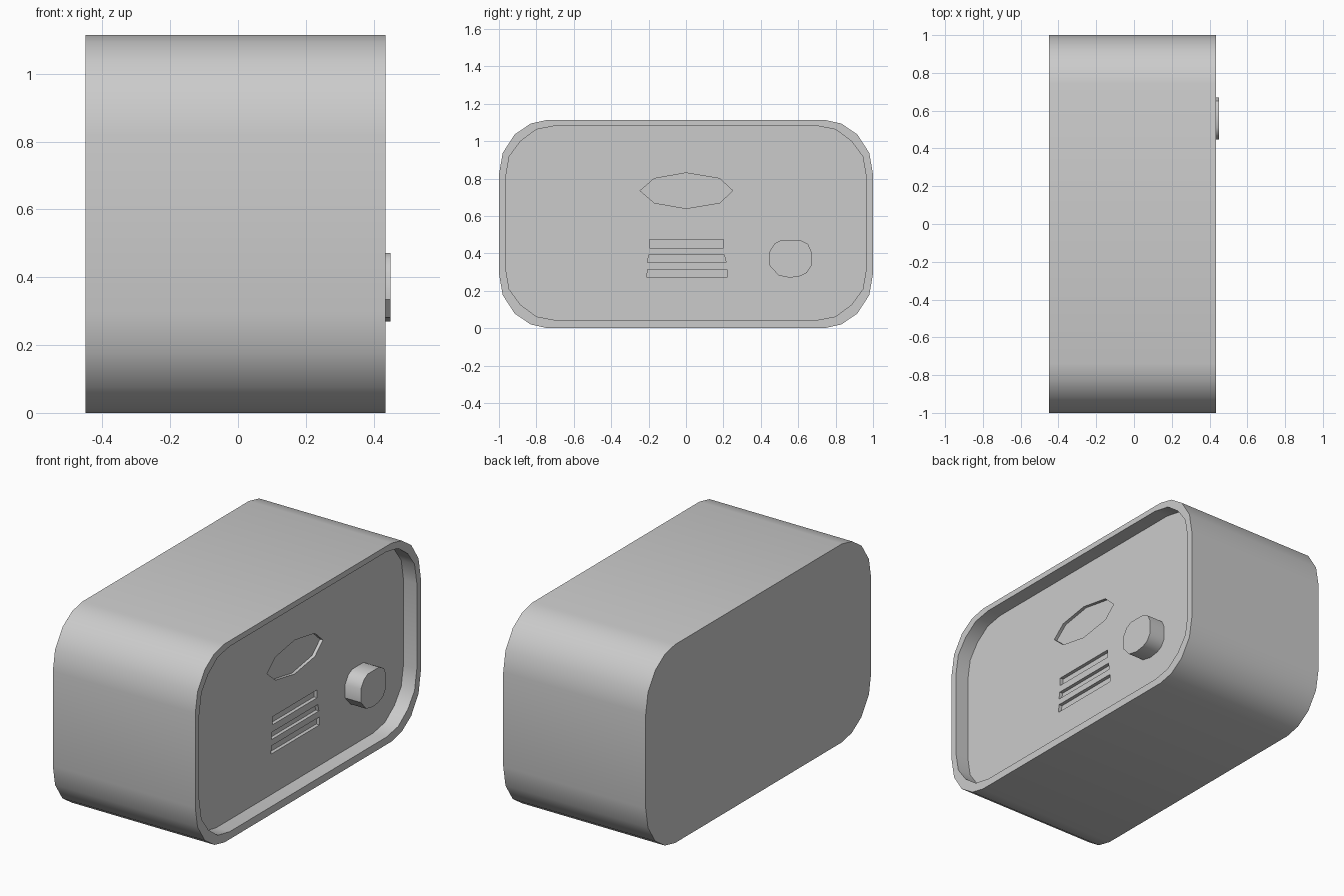
import bpy, bmesh
from math import radians

if "Cube" in bpy.data.objects:
    bpy.data.objects.remove(bpy.data.objects["Cube"])

FRONT, BACK, PANEL = 0.435, -0.45, 0.352


def prism(name, outline, x0, x1):
    """Extrude a (y, z) outline along x."""
    bm = bmesh.new()
    face = bm.faces.new([bm.verts.new((x0, y, z)) for y, z in outline])
    ext = bmesh.ops.extrude_face_region(bm, geom=[face])["geom"]
    moved = [v for v in ext if isinstance(v, bmesh.types.BMVert)]
    bmesh.ops.translate(bm, verts=moved, vec=(x1 - x0, 0, 0))
    bmesh.ops.recalc_face_normals(bm, faces=bm.faces)
    mesh = bpy.data.meshes.new(name)
    bm.to_mesh(mesh)
    bm.free()
    obj = bpy.data.objects.new(name, mesh)
    bpy.context.collection.objects.link(obj)
    return obj


def mirrored(corner, cz):
    """Mirror one rounded corner into a full closed outline centred on z = cz."""
    top = corner + [(-y, z) for y, z in reversed(corner)]
    full = top + [(y, -z) for y, z in reversed(top)]
    return [(y, z + cz) for y, z in full]


def activate(obj):
    bpy.ops.object.select_all(action='DESELECT')
    obj.select_set(True)
    bpy.context.view_layer.objects.active = obj


def carve(obj, cutter):
    cutter.hide_render = True
    mod = obj.modifiers.new("carve", 'BOOLEAN')
    mod.operation = 'DIFFERENCE'
    mod.solver = 'EXACT'
    mod.object = cutter
    activate(obj)
    bpy.ops.object.modifier_apply(modifier=mod.name)
    bpy.data.objects.remove(cutter)


# Rounded case
case = prism("case", mirrored([(1, .265), (.98, .38), (.915, .48), (.83, .537), (.74, .557)], .557),
             BACK, FRONT)

# Recessed front panel inside the rim
carve(case, prism("panel_cutter",
                  mirrored([(.965, .24), (.945, .355), (.885, .437), (.80, .50), (.695, .52)], .5625),
                  PANEL, FRONT + 0.1))

# Shallow pointed window
window = [(-.245, .735), (-.17, .80), (0, .83), (.18, .80),
          (.25, .735), (.18, .67), (0, .64), (-.17, .67)]
carve(case, prism("window_cutter", window, PANEL - 0.018, PANEL + 0.03))

# Three vent slots: z range, then top and bottom y ends
for z0, z1, top, bottom in [(.43, .475, (-.195, .20), (-.195, .20)),
                            (.35, .39, (-.20, .205), (-.205, .215)),
                            (.27, .315, (-.205, .22), (-.21, .22))]:
    slot = [(top[0], z1), (top[1], z1), (bottom[1], z0), (bottom[0], z0)]
    carve(case, prism("slot_cutter", slot, PANEL - 0.02, PANEL + 0.03))

# Chunky knob standing on the panel
knob = prism("knob", [(.447, .41), (.475, .453), (.51, .472), (.61, .472), (.652, .45), (.67, .41),
                      (.67, .333), (.645, .295), (.61, .278), (.555, .27), (.495, .282), (.447, .335)],
             PANEL - 0.01, 0.45)

for obj in (case, knob):
    activate(obj)
    bpy.ops.object.shade_smooth_by_angle(angle=radians(35))
